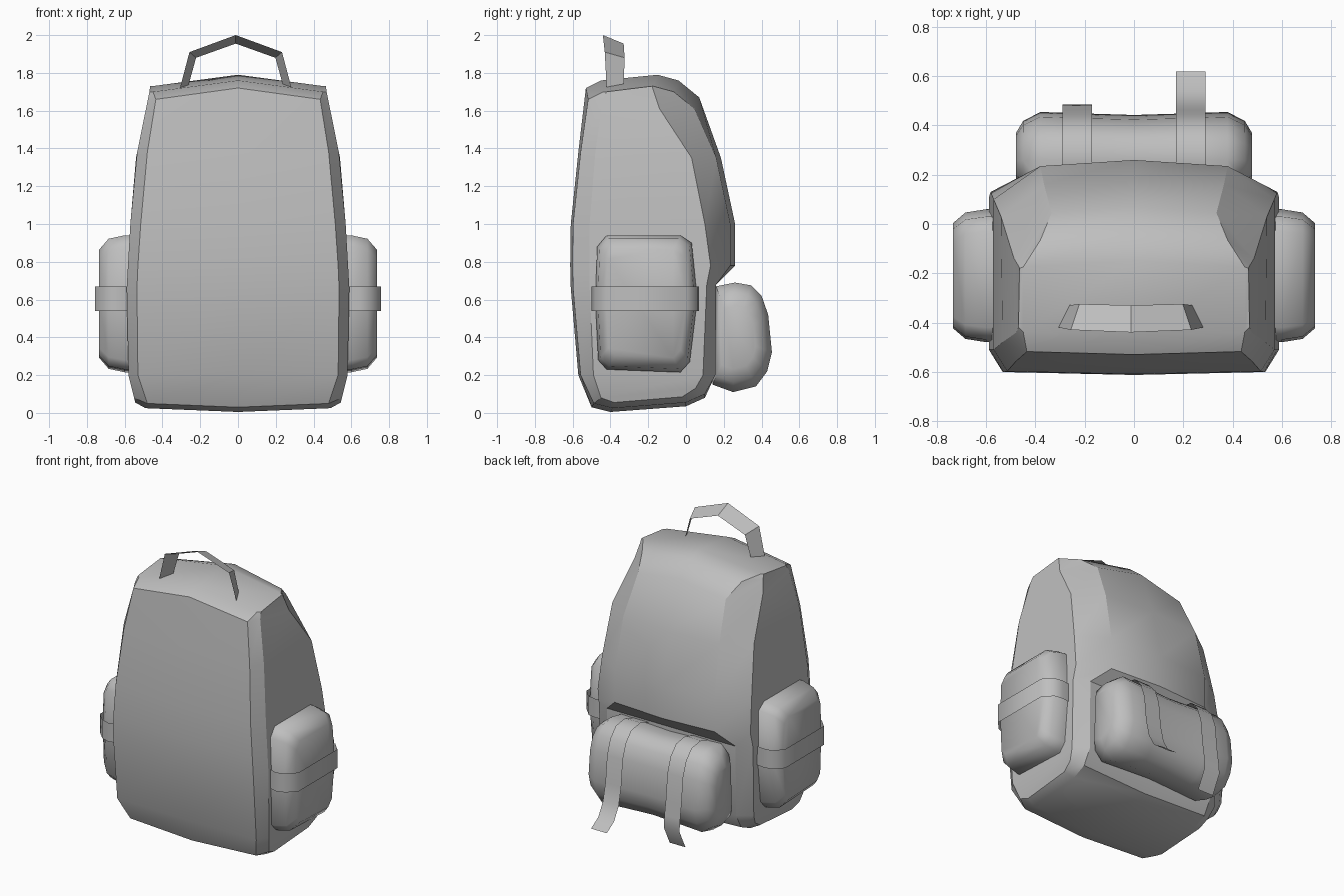
import bpy
import bmesh
import math

default_cube = bpy.data.objects.get("Cube")
if default_cube:
    bpy.data.objects.remove(default_cube, do_unlink=True)

# Single cloth colour
cloth = bpy.data.materials.new("grey_cloth")
cloth.use_nodes = True
grey = (0.52, 0.52, 0.52, 1.0)
cloth.diffuse_color = grey
cloth.node_tree.nodes["Principled BSDF"].inputs["Base Color"].default_value = grey


def finish(name, bm, angle, closed=True):
    """Turn a bmesh into a shaded object in the scene."""
    if closed:
        bmesh.ops.recalc_face_normals(bm, faces=bm.faces[:])
    mesh = bpy.data.meshes.new(name)
    bm.to_mesh(mesh)
    bm.free()
    mesh.materials.append(cloth)
    obj = bpy.data.objects.new(name, mesh)
    bpy.context.collection.objects.link(obj)
    bpy.ops.object.select_all(action="DESELECT")
    obj.select_set(True)
    bpy.context.view_layer.objects.active = obj
    bpy.ops.object.shade_smooth_by_angle(angle=math.radians(angle))
    return obj


def loft(name, rings, angle, cap=None):
    """Skin closed rings of equal length and cap both ends."""
    bm = bmesh.new()
    loops = [[bm.verts.new(p) for p in ring] for ring in rings]
    count = len(loops[0])
    for a, b in zip(loops, loops[1:]):
        for i in range(count):
            j = (i + 1) % count
            bm.faces.new((a[i], a[j], b[j], b[i]))
    for end in (loops[0], loops[-1]):
        if cap:
            cap(bm, end)
        else:
            bm.faces.new(end)
    return finish(name, bm, angle)


def ribbon(name, edge_a, edge_b, angle=30):
    """Thin open strip between two matching polylines."""
    bm = bmesh.new()
    a = [bm.verts.new(p) for p in edge_a]
    b = [bm.verts.new(p) for p in edge_b]
    for i in range(len(a) - 1):
        bm.faces.new((a[i], a[i + 1], b[i + 1], b[i]))
    return finish(name, bm, angle, closed=False)


def scaled(outline, centre, x, s):
    """Ring at x from a (y, z) outline scaled about its centre."""
    cy, cz = centre
    return [(x, cy + (y - cy) * s, cz + (z - cz) * s) for y, z in outline]


# Main body: centre profile y, z, then panel half width and side wall y
PROFILE = [
    (-.40, .005, .49, -.38), (-.50, .03, .48, -.45), (-.57, .2, .53, -.49),
    (-.61, .66, .535, -.51), (-.613, .78, .53, -.51), (-.61, 1, .515, -.51),
    (-.57, 1.38, .48, -.48), (-.53, 1.72, .435, -.44), (-.45, 1.76, .45, -.42),
    (-.15, 1.79, .45, -.18), (-.04, 1.76, .38, -.17), (.07, 1.67, .335, -.14),
    (.185, 1.35, .365, .03), (.26, 1, .38, .1), (.26, .78, .38, .13),
    (.16, .68, .49, .11), (.155, .2, .49, .09), (.1, .08, .49, .05),
    (0, .035, .49, -.02),
]
WIDTHS = [(0, .53), (.2, .58), (.65, .59), (1, .57), (1.35, .54), (1.72, .465)]


def side_width(z):
    for (z0, w0), (z1, w1) in zip(WIDTHS, WIDTHS[1:]):
        if z <= z1:
            return w0 + (w1 - w0) * (z - z0) / (z1 - z0)
    return WIDTHS[-1][1]


def panel_ring(side):
    ring = []
    for y, z, px, sy in PROFILE:
        drop = -.06 if z > 1.5 else .02 if z < .1 else 0
        pull = .012 if y < -.3 else -.025 if z > .7 else 0
        ring.append((side * px, y + pull, z + drop))
    return ring


def wall_ring(side):
    ring = []
    for (x, y, z), (py, pz, px, sy) in zip(panel_ring(side), PROFILE):
        wz = z + (.03 if z < .12 else 0)
        ring.append((side * side_width(wz), sy, wz))
    return ring


def wall_cap(bm, ring):
    """Join the front and back of a side wall level by level."""
    last = len(ring) - 1
    for i in range(last // 2):
        corners = [ring[i], ring[i + 1], ring[last - 1 - i], ring[last - i]]
        bm.faces.new(list(dict.fromkeys(corners)))


centre_ring = [(0, y, z) for y, z, px, sy in PROFILE]
loft("pack_body",
     [wall_ring(-1), panel_ring(-1), centre_ring, panel_ring(1), wall_ring(1)],
     28, wall_cap)

# Side pockets, each with a strap around it
POCKET = [(-.48, .6), (-.47, .88), (-.42, .94), (-.03, .94), (.03, .9),
          (.06, .6), (.02, .27), (-.03, .215), (-.42, .23), (-.465, .28)]
POCKET_STEPS = [(.5, 1), (.6, 1), (.685, .95), (.735, .79)]
STRAP_LOOP = [(.57, .06), (.64, .07), (.7, .06), (.757, 0),
              (.757, -.42), (.7, -.48), (.64, -.5), (.57, -.48)]
for label, side in (("left", 1), ("right", -1)):
    rings = [scaled(POCKET, (-.21, .58), side * x, s) for x, s in POCKET_STEPS]
    loft(label + "_side_pocket", rings, 60)
    path = STRAP_LOOP if side > 0 else STRAP_LOOP[::-1]
    ribbon(label + "_pocket_strap",
           [(side * x, y, .67) for x, y in path],
           [(side * x, y, .54) for x, y in path], 50)

# Rear roll pouch
POUCH = [(.14, .15), (.25, .11), (.37, .14), (.43, .22), (.455, .32),
         (.435, .52), (.4, .62), (.345, .675), (.26, .69), (.16, .67)]
POUCH_STEPS = [(-.48, .58), (-.45, .82), (-.38, 1), (-.2, .97), (0, .94),
               (.2, .97), (.38, 1), (.45, .82), (.48, .58)]
loft("rear_pouch", [scaled(POUCH, (.25, .4), x, s) for x, s in POUCH_STEPS], 65)

# Straps over the pouch with loose hanging ends
OVER = [(.15, .665), (.25, .7), (.35, .685), (.41, .62), (.445, .52), (.463, .34)]
LEFT_TAIL = [(.49, .22), (.54, .13), (.62, .08)]
RIGHT_TAIL = [(.478, .24), (.485, .16), (.42, .03)]
for label, x, tail in (("left", .23, LEFT_TAIL), ("right", -.23, RIGHT_TAIL)):
    path = OVER + tail
    ribbon(label + "_pouch_strap",
           [(x - .06, y, z) for y, z in path],
           [(x + .06, y, z) for y, z in path], 50)

# Carry handle: a tilted band, wider along its front edge
FRONT_EDGE = [(-.295, -.42, 1.72), (-.245, -.43, 1.91), (0, -.44, 2)]
BACK_EDGE = [(-.25, -.33, 1.735), (-.21, -.325, 1.88), (0, -.33, 1.955)]


def mirrored(edge):
    full = edge + [(-x, y, z) for x, y, z in edge[-2::-1]]
    return [(x - .012, y, z) for x, y, z in full]


ribbon("carry_handle", mirrored(FRONT_EDGE), mirrored(BACK_EDGE), 15)
